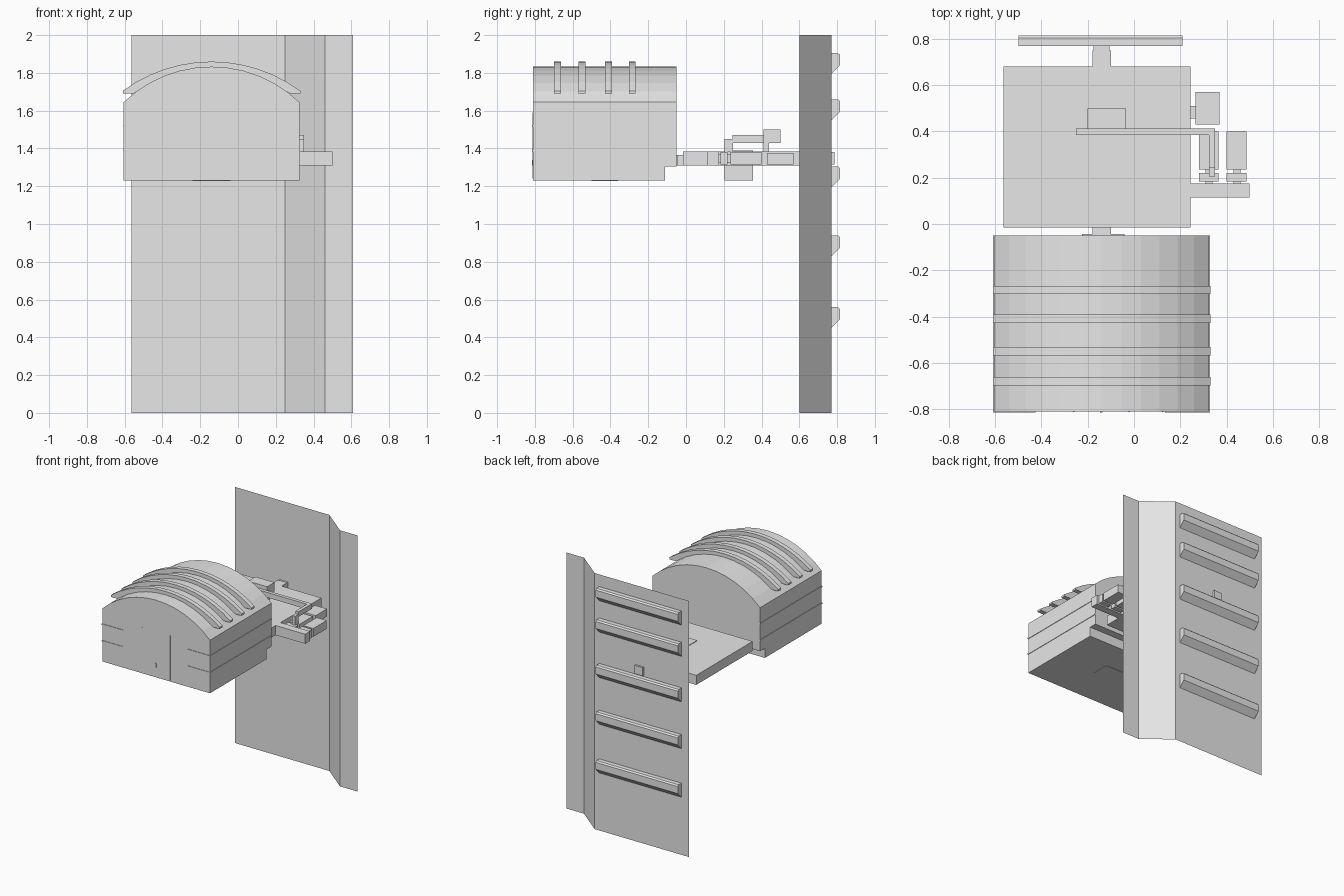
import bpy, bmesh, math

old = bpy.data.objects.get("Cube")
if old:
    bpy.data.objects.remove(old, do_unlink=True)

grey = bpy.data.materials.new("plain grey")
grey.use_nodes = True
grey.diffuse_color = (0.8, 0.8, 0.8, 1)
grey.node_tree.nodes["Principled BSDF"].inputs["Base Color"].default_value = (0.8, 0.8, 0.8, 1)


def finish(name, bm, recalc=True):
    if recalc:
        bmesh.ops.recalc_face_normals(bm, faces=bm.faces)
    mesh = bpy.data.meshes.new(name)
    bm.to_mesh(mesh)
    bm.free()
    mesh.materials.append(grey)
    ob = bpy.data.objects.new(name, mesh)
    bpy.context.scene.collection.objects.link(ob)
    return ob


def prism(name, points, axis, lo, hi):
    """Extrude a closed profile along x (profile y, z) or y (profile x, z)."""
    def place(p, t):
        return (t, p[0], p[1]) if axis == "x" else (p[0], t, p[1])
    bm = bmesh.new()
    face = bm.faces.new([bm.verts.new(place(p, lo)) for p in points])
    made = bmesh.ops.extrude_face_region(bm, geom=[face])
    shift = (hi - lo, 0, 0) if axis == "x" else (0, hi - lo, 0)
    verts = [g for g in made["geom"] if isinstance(g, bmesh.types.BMVert)]
    bmesh.ops.translate(bm, verts=verts, vec=shift)
    return finish(name, bm)


def box(name, x, y, z):
    return prism(name, [(x[0], z[0]), (x[1], z[0]), (x[1], z[1]), (x[0], z[1])], "y", *y)


def arc(half, z_end, z_top, count):
    """Points of an arch around the cabin centre line, from +x to -x."""
    rise = z_top - z_end
    r = (half * half + rise * rise) / (2 * rise)
    a = math.asin(half / r)
    angles = [a - 2 * a * i / count for i in range(count + 1)]
    return [(MID + r * math.sin(t), z_top - r + r * math.cos(t)) for t in angles]


MID = -0.14
LEFT, RIGHT, FRONT, BACK, FLOOR = -0.605, 0.325, -0.81, -0.05, 1.23

# Cabin: arched front part, and a rear strip with a raised floor
roof = arc(0.465, 1.645, 1.833, 12)
prism("cabin", [(LEFT, FLOOR), (RIGHT, FLOOR)] + roof, "y", FRONT, -0.11)
prism("cabin_rear", [(LEFT, 1.305), (RIGHT, 1.305)] + roof, "y", -0.11, BACK)

# Roof ribs with flat overhanging ends
outer = arc(0.47, 1.705, 1.86, 12)
inner = [p for p in reversed(roof) if abs(p[0] - MID) < 0.41]
rib = outer + [(MID - 0.47, 1.69), (MID - 0.415, 1.69)] + inner
rib += [(MID + 0.415, 1.69), (MID + 0.47, 1.69)]
for i, y in enumerate((-0.285, -0.41, -0.55, -0.68)):
    prism(f"roof_rib_{i + 1}", rib, "y", y - 0.018, y + 0.018)

# Thin bands on the sides, wrapped round the front corners
for z in (1.39, 1.52):
    band = (z - 0.005, z + 0.005)
    for side, x in (("right", LEFT), ("left", RIGHT)):
        box(f"{side}_side_band", (x - 0.004, x + 0.004), (FRONT, BACK), band)
    box("right_front_band", (LEFT - 0.004, LEFT + 0.18), (FRONT - 0.004, FRONT), band)
    box("left_front_band", (RIGHT - 0.19, RIGHT + 0.004), (FRONT - 0.004, FRONT), band)

# Door seams, knob and floor hatch
for x in (-0.26, -0.02, 0.125):
    box("door_seam", (x - 0.003, x + 0.003), (FRONT - 0.003, FRONT), (1.24, 1.59))
box("door_knob", (-0.148, -0.136), (FRONT - 0.005, FRONT), (1.31, 1.34))
box("floor_hatch", (-0.24, -0.04), (-0.5, -0.36), (FLOOR - 0.003, FLOOR))

# Platform behind the cabin with its connectors
box("platform", (-0.565, 0.245), (-0.015, 0.68), (1.31, 1.385))
box("cabin_connector", (-0.18, -0.10), (BACK, -0.01), (1.31, 1.365))
box("cabin_connector_flange", (-0.225, -0.04), (BACK, BACK + 0.006), (1.31, 1.365))
box("wall_connector", (-0.18, -0.10), (0.68, 0.75), (1.31, 1.385))
box("wall_connector_tip", (-0.175, -0.105), (0.75, 0.785), (1.315, 1.38))
box("hanging_box", (-0.24, -0.005), (0.205, 0.355), (FLOOR, 1.39))

# Raised arm over the platform
box("arm_box", (-0.2, -0.035), (0.41, 0.5), (1.43, 1.5))
box("arm_box_post", (-0.2, -0.035), (0.41, 0.44), (1.385, 1.43))
box("arm_beam", (-0.25, 0.35), (0.385, 0.412), (1.43, 1.47))
box("arm_elbow", (0.325, 0.35), (0.245, 0.412), (1.43, 1.47))
box("arm_post", (0.325, 0.35), (0.205, 0.248), (1.38, 1.45))

# Side bracket carrying two units
box("side_bracket", (0.245, 0.5), (0.115, 0.175), (1.31, 1.385))
for i, x in enumerate((0.28, 0.4)):
    box(f"unit_{i + 1}", (x, x + 0.086), (0.235, 0.4), (1.315, 1.38))
    box(f"unit_neck_{i + 1}", (x + 0.03, x + 0.06), (0.17, 0.24), (1.325, 1.37))
    box(f"unit_cap_{i + 1}", (x, x + 0.086), (0.183, 0.22), (1.315, 1.38))
box("rear_unit", (0.265, 0.37), (0.43, 0.57), (1.315, 1.375))
box("rear_unit_neck", (0.245, 0.265), (0.455, 0.51), (1.325, 1.365))

# Wall: one folded sheet
bm = bmesh.new()
fold = [(-0.565, 0.77), (0.25, 0.77), (0.46, 0.602), (0.61, 0.602)]
low = [bm.verts.new((x, y, 0)) for x, y in fold]
high = [bm.verts.new((x, y, 2)) for x, y in fold]
for i in range(len(fold) - 1):
    bm.faces.new((low[i + 1], low[i], high[i], high[i + 1]))
finish("wall", bm, recalc=False)

# Wedge bars on the back of the wall
for i, z in enumerate((1.905, 1.66, 1.305, 0.94, 0.56)):
    bar = [(0.77, z), (0.805, z), (0.815, z - 0.01), (0.815, z - 0.065), (0.77, z - 0.11)]
    prism(f"wall_bar_{i + 1}", bar, "x", -0.5, 0.21)
